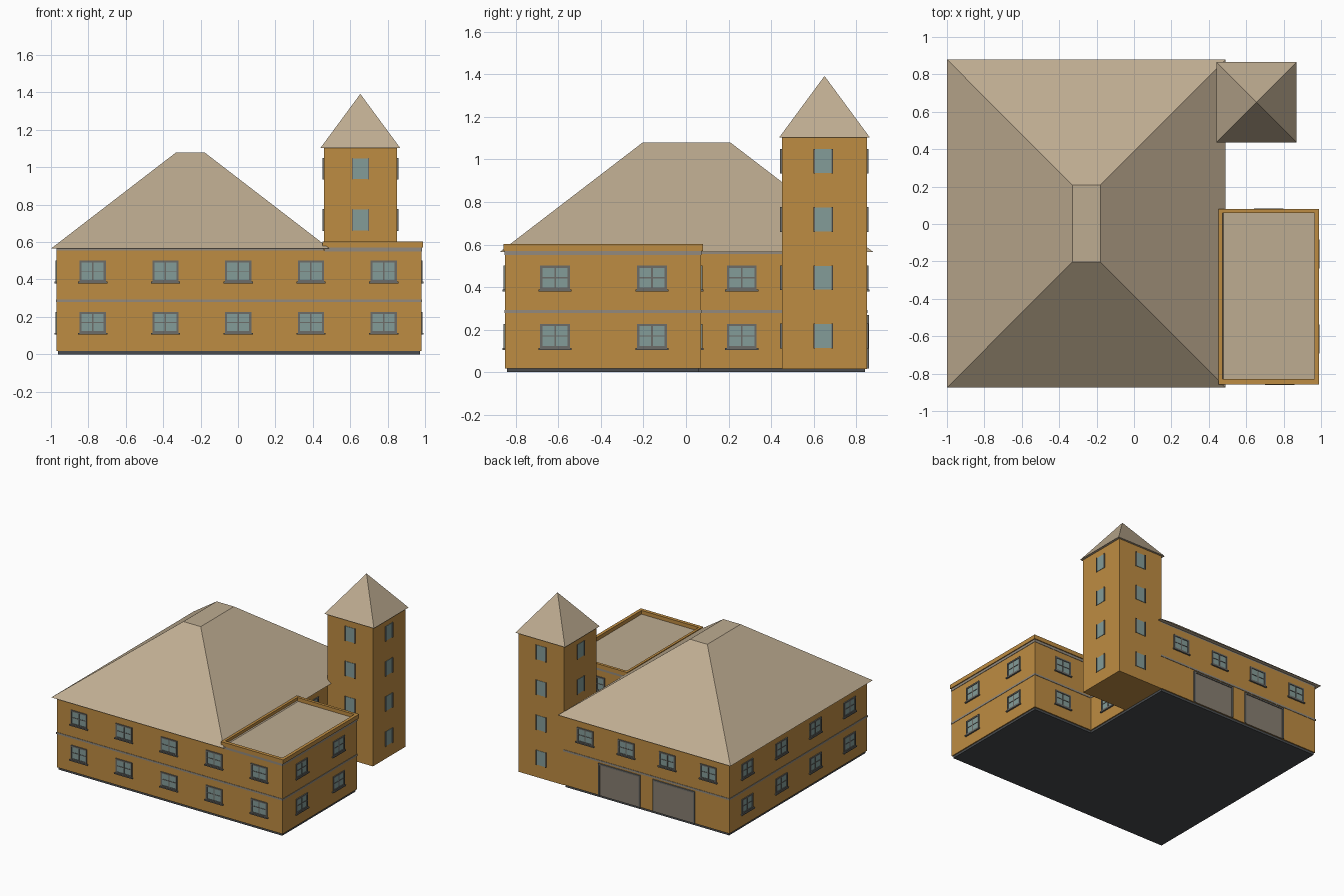
import bpy, bmesh, math
from mathutils import Matrix, Vector

if "Cube" in bpy.data.objects:
    bpy.data.objects.remove(bpy.data.objects["Cube"])


def material(name, rgb):
    lin = [((c / 255 + 0.055) / 1.055) ** 2.4 for c in rgb]
    m = bpy.data.materials.new(name)
    m.diffuse_color = (*lin, 1)
    m.use_nodes = True
    m.node_tree.nodes["Principled BSDF"].inputs["Base Color"].default_value = m.diffuse_color
    return m


WALL = material("ochre wall", (190, 140, 66))
ROOF = material("tan roof", (190, 172, 145))
GLASS = material("blue grey glass", (132, 156, 152))
FRAME = material("grey frame", (108, 108, 104))
TRIM = material("grey trim", (146, 138, 126))
DOOR = material("garage door grey", (136, 126, 113))
BASE = material("dark base", (72, 75, 78))


def finish(name, bm, mat):
    bmesh.ops.recalc_face_normals(bm, faces=bm.faces[:])
    me = bpy.data.meshes.new(name)
    bm.to_mesh(me)
    bm.free()
    me.materials.append(mat)
    ob = bpy.data.objects.new(name, me)
    bpy.context.collection.objects.link(ob)


def loft(name, lower, upper, z0, z1, mat):
    """Closed solid between two outlines with equal point counts."""
    bm = bmesh.new()
    a = [bm.verts.new((x, y, z0)) for x, y in lower]
    b = [bm.verts.new((x, y, z1)) for x, y in upper]
    bm.faces.new(a[::-1])
    bm.faces.new(b)
    n = len(a)
    for i in range(n):
        j = (i + 1) % n
        bm.faces.new((a[i], a[j], b[j], b[i]))
    finish(name, bm, mat)


def rect(x0, x1, y0, y1):
    return [(x0, y0), (x1, y0), (x1, y1), (x0, y1)]


def ell(d):
    """L-shaped ground plan, grown outward by d."""
    return [(-.97 - d, -.85 - d), (.98 + d, -.85 - d), (.98 + d, .07 + d),
            (.46 + d, .07 + d), (.46 + d, .85 + d), (-.97 - d, .85 + d)]


# Main L-shaped body
loft("base", ell(-.008), ell(-.008), 0, .02, BASE)
loft("building_walls", ell(0), ell(0), .018, .556, WALL)
loft("floor_band", ell(.003), ell(.003), .279, .293, TRIM)

# Hipped main roof with flat top
loft("main_roof", rect(-1, .49, -.875, .88), rect(-.33, -.18, -.203, .208),
     .565, 1.08, ROOF)
loft("main_eaves_fill", rect(-.97, .46, -.85, .85), rect(-.97, .46, -.85, .85),
     .55, .566, TRIM)

# Flat wing roof with trim band and parapet
wing = rect(.463, .983, -.853, .073)
loft("wing_band", wing, wing, .55, .57, TRIM)
inner = rect(.472, .965, -.83, .058)
loft("wing_roof_deck", inner, inner, .56, .573, ROOF)
bm = bmesh.new()
outer = rect(.452, .99, -.857, .08)
rings = [[bm.verts.new((x, y, z)) for x, y in pts]
         for pts, z in ((outer, .57), (outer, .602), (inner, .602), (inner, .57))]
for r in range(4):
    p, q = rings[r], rings[(r + 1) % 4]
    for i in range(4):
        j = (i + 1) % 4
        bm.faces.new((p[i], p[j], q[j], q[i]))
finish("wing_parapet", bm, WALL)

# Tower and pyramid roof
tower = rect(.46, .85, .45, .85)
loft("tower_walls", tower, tower, .015, 1.105, WALL)
bm = bmesh.new()
corners = [bm.verts.new((x, y, 1.102)) for x, y in rect(.44, .868, .437, .865)]
apex = bm.verts.new((.654, .651, 1.392))
bm.faces.new(corners[::-1])
for i in range(4):
    bm.faces.new((corners[i], corners[(i + 1) % 4], apex))
finish("tower_roof", bm, ROOF)

# Wall fittings are collected into one mesh per part
parts = {n: bmesh.new() for n in
         ("window_glass", "window_frames", "window_sills", "garage_doors", "door_frames")}
ANGLE = {"front": 0, "right": 90, "back": 180, "left": 270}


def plate(part, pos, side, cx, cz, w, h, depth):
    """Thin box on a wall; cx, cz are offsets in the wall plane."""
    m = (Matrix.Translation(pos) @ Matrix.Rotation(math.radians(ANGLE[side]), 4, 'Z')
         @ Matrix.Translation((cx, 0, cz)) @ Matrix.Diagonal((w, 2 * depth, h, 1)))
    bmesh.ops.create_cube(parts[part], size=1, matrix=m)


def window(pos, side):
    w, h, t = .14, .114, .011
    plate("window_glass", pos, side, 0, 0, w, h, .002)
    for s in (-1, 1):
        plate("window_frames", pos, side, s * (w - t) / 2, 0, t, h, .007)
        plate("window_frames", pos, side, 0, s * (h - t) / 2, w, t, .007)
    plate("window_frames", pos, side, 0, 0, .008, h, .005)
    plate("window_frames", pos, side, 0, 0, w, .005, .005)
    plate("window_sills", pos, side, 0, -.06, .156, .009, .012)


def tower_window(pos, side):
    plate("window_glass", pos, side, 0, 0, .088, .112, .003)
    for s in (-1, 1):
        plate("window_frames", pos, side, s * .042, 0, .006, .116, .008)


def door(pos, side):
    w, h = .35, .245
    plate("garage_doors", pos, side, 0, h / 2, w, h, .003)
    for s in (-1, 1):
        plate("door_frames", pos, side, s * w / 2, h / 2, .012, h, .009)
    plate("door_frames", pos, side, 0, h, w + .012, .012, .009)


# Two floors of windows on every wall
for z in (.17, .444):
    for i in range(5):
        window((-.777 + .389 * i, -.85, z), "front")
    for y in (-.615, -.16):
        window((.98, y, z), "right")
    window((.46, .262, z), "right")
    window((.72, .07, z), "back")
    for y in (-.63, -.21, .21, .63):
        window((-.97, y, z), "left")
for x in (.275, -.08, -.435, -.79):
    window((x, .85, .444), "back")

# Garage doors at the back
for x in (-.022, -.492):
    door((x, .85, .018), "back")

# Tower windows on four floors
for z in (.17, .444, .718, .992):
    for pos, side in (((.655, .45, z), "front"), ((.85, .645, z), "right"),
                      ((.655, .85, z), "back"), ((.46, .645, z), "left")):
        if side != "left" or z > .6:
            tower_window(pos, side)

for name, mat in (("window_glass", GLASS), ("window_frames", FRAME), ("window_sills", FRAME),
                  ("garage_doors", DOOR), ("door_frames", FRAME)):
    finish(name, parts[name], mat)
